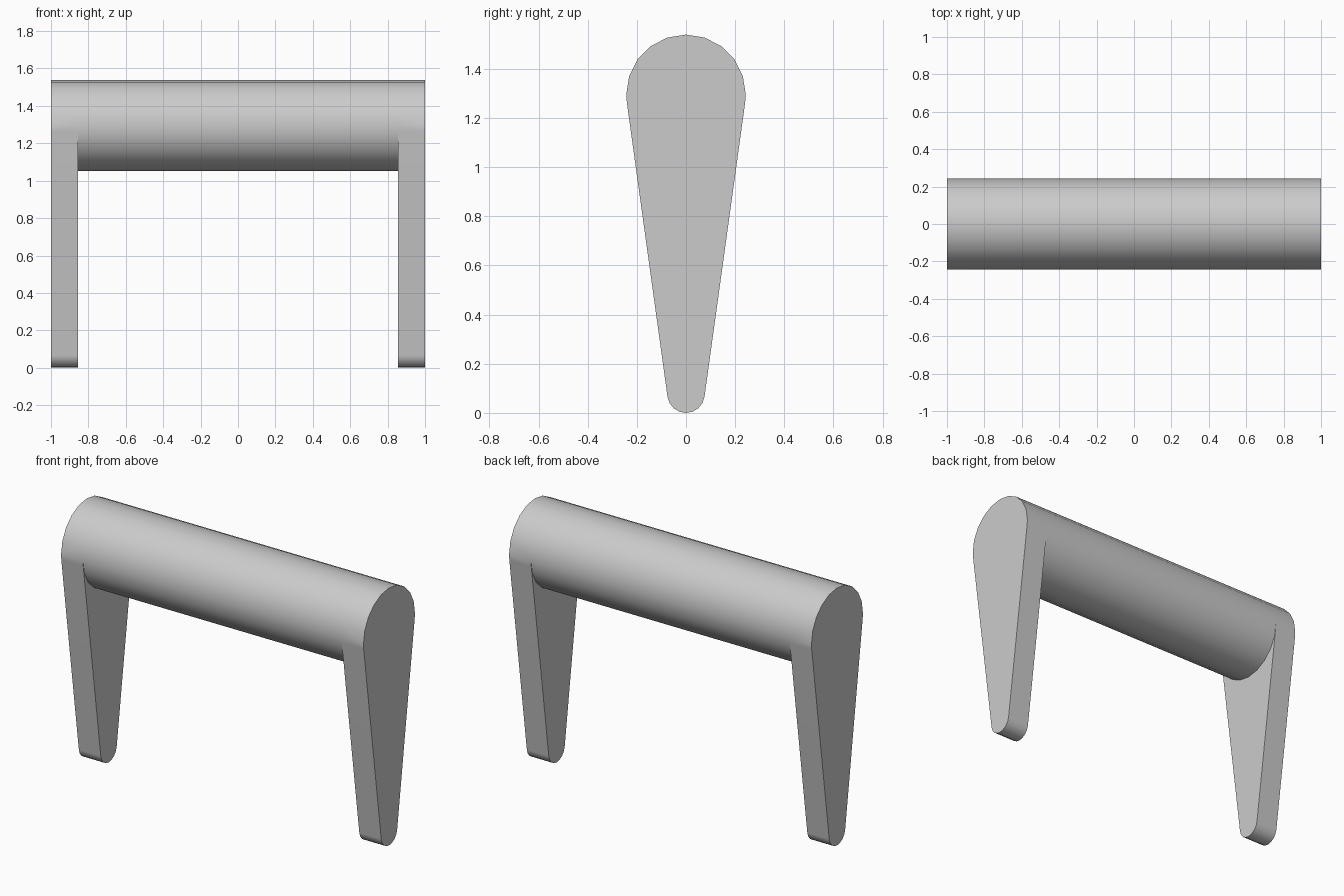
import bpy, bmesh
from math import sin, cos, radians

cube = bpy.data.objects.get("Cube")
if cube:
    bpy.data.objects.remove(cube)

BAR_R, BAR_Z = 0.243, 1.296
FOOT_R = 0.076
HALF, INNER = 1.0, 0.855
TILT = 8  # tangent angle of the tapered legs


def arc(r, z, start, end, steps):
    """Points (y, z) along a circular arc, angles in degrees."""
    angles = [radians(start + (end - start) * i / steps) for i in range(steps + 1)]
    return [(r * cos(a), z + r * sin(a)) for a in angles]


# Profiles: top of the bar, its underside, and the tapered leg with round foot
top = arc(BAR_R, BAR_Z, 0, 180, 10)
under = [top[-1]] + arc(BAR_R, BAR_Z, 198, 342, 8) + [top[0]]
leg = ([top[-1]] + arc(BAR_R, BAR_Z, 180 + TILT, 180 + TILT, 1)[:1]
       + arc(FOOT_R, FOOT_R, 180 + TILT, 360 - TILT, 8)
       + arc(BAR_R, BAR_Z, -TILT, -TILT, 1)[:1] + [top[0]])

bm = bmesh.new()
made = {}


def vert(x, p):
    key = (x, round(p[0], 5), round(p[1], 5))
    if key not in made:
        made[key] = bm.verts.new((x, *p))
    return made[key]


def strip(points, x0, x1):
    for a, b in zip(points, points[1:]):
        bm.faces.new([vert(x0, a), vert(x0, b), vert(x1, b), vert(x1, a)])


# Bar between the legs
strip(top + under[1:], -INNER, INNER)

# Legs, whose rounded heads continue the bar
for side in (-1, 1):
    outer, inner = side * HALF, side * INNER
    strip(top + leg[1:], inner, outer)
    bm.faces.new([vert(outer, p) for p in top + leg[1:-1]])
    bm.faces.new([vert(inner, p) for p in leg + under[-2:0:-1]])

bmesh.ops.recalc_face_normals(bm, faces=bm.faces)
mesh = bpy.data.meshes.new("bar_with_legs")
bm.to_mesh(mesh)
bm.free()
frame = bpy.data.objects.new("bar_with_legs", mesh)
bpy.context.collection.objects.link(frame)

# Plain grey finish
grey = bpy.data.materials.new("light_grey")
grey.use_nodes = True
grey.diffuse_color = (0.6, 0.6, 0.6, 1)
grey.node_tree.nodes["Principled BSDF"].inputs["Base Color"].default_value = grey.diffuse_color
mesh.materials.append(grey)

# Smooth rounds, flat leg faces, crisp ends
bpy.ops.object.select_all(action="DESELECT")
frame.select_set(True)
bpy.context.view_layer.objects.active = frame
bpy.ops.object.shade_smooth_by_angle(angle=radians(35))
weighted = frame.modifiers.new("flat_sides", "WEIGHTED_NORMAL")
weighted.keep_sharp = True
